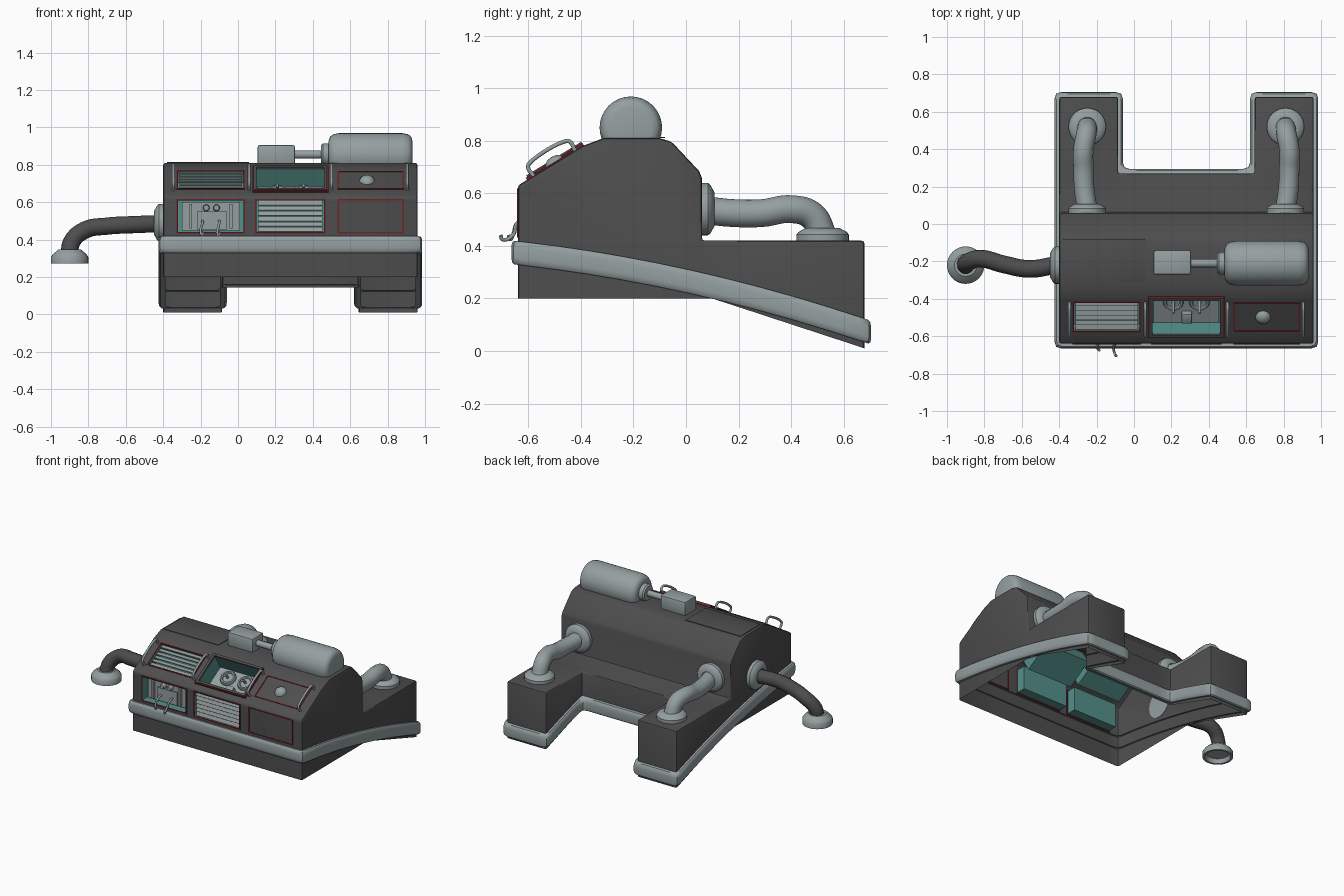
import bpy, bmesh
from math import radians
from mathutils import Matrix, Vector

if "Cube" in bpy.data.objects:
    bpy.data.objects.remove(bpy.data.objects["Cube"])


def material(name, rgb):
    m = bpy.data.materials.new(name)
    m.use_nodes = True
    m.diffuse_color = (*rgb, 1)
    m.node_tree.nodes["Principled BSDF"].inputs["Base Color"].default_value = (*rgb, 1)
    return m


DARK = material("charcoal", (.075, .075, .075))
GREY = material("pale_grey", (.30, .35, .355))
TEAL = material("teal", (.09, .28, .26))
RED = material("dark_red", (.17, .015, .018))


def finish(name, bm, mat, bevel=0, recalc=True):
    if recalc:
        bmesh.ops.recalc_face_normals(bm, faces=bm.faces)
    if bevel:
        sharp = [e for e in bm.edges if len(e.link_faces) == 2 and e.calc_face_angle(0) > .5]
        bmesh.ops.bevel(bm, geom=sharp, offset=bevel, segments=2, profile=.5,
                        affect='EDGES', clamp_overlap=False)
    me = bpy.data.meshes.new(name)
    bm.to_mesh(me)
    bm.free()
    me.materials.append(mat)
    ob = bpy.data.objects.new(name, me)
    bpy.context.collection.objects.link(ob)
    bpy.ops.object.select_all(action='DESELECT')
    ob.select_set(True)
    bpy.context.view_layer.objects.active = ob
    bpy.ops.object.shade_smooth_by_angle(angle=radians(35))
    return ob


def boxes(name, items, mat, frame=Matrix(), bevel=0, tilt=0):
    """Boxes given as (x0, x1, v0, v1, h0, h1) in a panel frame."""
    bm = bmesh.new()
    for x0, x1, v0, v1, h0, h1 in items:
        place = Matrix.Translation(((x0 + x1) / 2, (v0 + v1) / 2, (h0 + h1) / 2))
        size = Matrix.Diagonal((x1 - x0, v1 - v0, h1 - h0, 1))
        bmesh.ops.create_cube(bm, size=1, matrix=frame @ place @ Matrix.Rotation(tilt, 4, 'X') @ size)
    return finish(name, bm, mat, bevel)


def lathe(name, profile, at, axis, mat):
    """Spin (radius, height) points about an axis through a point."""
    bm = bmesh.new()
    vs = [bm.verts.new((r, 0, h)) for r, h in profile]
    es = [bm.edges.new(p) for p in zip(vs, vs[1:])]
    bmesh.ops.spin(bm, geom=vs + es, cent=(0, 0, 0), axis=(0, 0, 1), angle=radians(360), steps=32)
    bmesh.ops.remove_doubles(bm, verts=bm.verts, dist=1e-4)
    turn = Vector(axis).to_track_quat('Z', 'Y').to_matrix().to_4x4()
    bm.transform(Matrix.Translation(at) @ turn)
    return finish(name, bm, mat)


def tube(name, points, radius, mat, frame=Matrix()):
    cu = bpy.data.curves.new(name, 'CURVE')
    cu.dimensions = '3D'
    cu.bevel_depth, cu.bevel_resolution, cu.resolution_u = radius, 5, 8
    cu.use_fill_caps = True
    sp = cu.splines.new('BEZIER')
    sp.bezier_points.add(len(points) - 1)
    for b, p in zip(sp.bezier_points, points):
        b.co = frame @ Vector(p)
        b.handle_left_type = b.handle_right_type = 'AUTO'
    cu.materials.append(mat)
    bpy.context.collection.objects.link(bpy.data.objects.new(name, cu))


def panel_frame(v, n, origin):
    m = Matrix(((1, 0, 0), v, n)).transposed().to_4x4()
    m.translation = origin
    return m


FRONT = panel_frame((0, 0, 1), (0, -1, 0), (0, -.64, 0))
SLOPE = panel_frame((0, .853, .522), (0, -.522, .853), (0, -.64, .63))

# Panel openings: frame, x range, v range
A, B = (-.32, .03), (.10, .46)
OPEN = {"lower_bay": (FRONT, *A, .44, .61), "lower_vent": (FRONT, *B, .44, .61),
        "upper_vent": (SLOPE, *A, .082, .258), "upper_bay": (SLOPE, *B, .064, .276)}

# Hollow body shell: a U-shaped plan, swept from a side profile in columns
LEFT, RIGHT, NOTCH0, NOTCH1, NOTCH_Y, REAR = .96, -.40, -.085, .645, .27, .68
slope = [(-.64 + .853 * v, .63 + .522 * v) for v in (.064, .082, .258, .276)]
profile = [(-.64, .2), (-.64, .44), (-.64, .61), (-.64, .63), *slope, (-.395, .78), (-.315, .81),
           (-.1, .81), (-.055, .797), (.05, .685), (.06, .66), (.06, .42),
           (NOTCH_Y, .42), (REAR, .42), (REAR, .01)]
middle = profile[:-2] + [(NOTCH_Y, .145)]
bm = bmesh.new()


def face(points):
    bm.faces.new([bm.verts.new(p) for p in points])


def is_hole(x, y, z):
    for frame, x0, x1, v0, v1 in OPEN.values():
        p = frame.inverted() @ Vector((x, y, z))
        if abs(p.z) < .005 and x0 < p.x < x1 and v0 < p.y < v1:
            return True
    return False


cuts = [RIGHT, A[0], NOTCH0, A[1], *B, NOTCH1, LEFT]
for x0, x1 in zip(cuts, cuts[1:]):
    column = middle if NOTCH0 <= x0 < NOTCH1 else profile
    for (y0, z0), (y1, z1) in zip(column, column[1:]):
        if not is_hole((x0 + x1) / 2, (y0 + y1) / 2, (z0 + z1) / 2):
            face([(x0, y0, z0), (x1, y0, z0), (x1, y1, z1), (x0, y1, z1)])
for x in (RIGHT, LEFT):
    face([(x, y, z) for y, z in profile + [(.1, .2)]])
for x in (NOTCH0, NOTCH1):
    face([(x, y, z) for y, z in profile[-3:] + [(NOTCH_Y, .145)]])
bmesh.ops.remove_doubles(bm, verts=bm.verts, dist=1e-4)
finish("body_shell", bm, DARK, bevel=.012)


# Bumper band that follows the plan outline and curves down to the rear
def outline(d, radius=.035, steps=10):
    w, e, s, n = RIGHT - d, LEFT + d, -.64 - d, REAR + d
    a, b, c = NOTCH0 + d, NOTCH1 - d, NOTCH_Y + d
    corners = [Vector(p) for p in ((w, s), (e, s), (e, n), (b, n), (b, c), (a, c), (a, n), (w, n))]
    pts = []
    for i, p in enumerate(corners):
        q, o = corners[(i + 1) % len(corners)], corners[i - 1]
        start, end = p + (o - p).normalized() * radius, p + (q - p).normalized() * radius
        stop = q + (p - q).normalized() * radius
        pts += [start, (start + end) / 4 + p / 2]
        pts += [end.lerp(stop, k / steps) for k in range(steps)]
    return pts


bm = bmesh.new()
rings = []
for d, dz in ((-.012, 0), (.015, 0), (.022, .008), (.025, .025), (.025, .065),
              (.022, .082), (.015, .09), (-.012, .09)):
    rings.append([bm.verts.new((p.x, p.y, .222 - .22 * p.y - .085 * p.y ** 2 + dz)) for p in outline(d)])
for r0, r1 in zip(rings, rings[1:]):
    for i in range(len(r0)):
        bm.faces.new((r0[i - 1], r0[i], r1[i], r1[i - 1]))
finish("bumper_band", bm, GREY)

# Teal recesses behind the openings
for name, (frame, x0, x1, v0, v1) in OPEN.items():
    bm = bmesh.new()
    deep = -.115 if name == "upper_bay" else -.07
    top = [Vector(p) for p in ((x0, v0, 0), (x1, v0, 0), (x1, v1, 0), (x0, v1, 0))]
    low = [p + Vector((0, 0, deep)) for p in top]
    for i in range(4):
        face([frame @ p for p in (top[i - 1], top[i], low[i], low[i - 1])])
    face([frame @ p for p in low])
    bmesh.ops.remove_doubles(bm, verts=bm.verts, dist=1e-4)
    finish(name + "_recess", bm, TEAL)


def border(name, frame, x0, x1, v0, v1, w, h, mat):
    boxes(name, [(x0 - w, x1 + w, v0 - w, v0, -.004, h), (x0 - w, x1 + w, v1, v1 + w, -.004, h),
                 (x0 - w, x0, v0, v1, -.004, h), (x1, x1 + w, v0, v1, -.004, h)], mat, frame)


# Red panel outlines and the raised rim of the upper bay
for name in ("lower_bay", "lower_vent", "upper_vent"):
    border(name + "_outline", *OPEN[name], .008, .004, RED)
border("upper_bay_rim", *OPEN["upper_bay"], .016, .016, DARK)
border("upper_bay_outline", SLOPE, B[0] - .016, B[1] + .016, .048, .287, .007, .01, RED)
border("lower_blank_outline", FRONT, .54, .88, .44, .61, .007, .004, RED)
border("upper_blank_outline", SLOPE, .54, .88, .082, .25, .007, .004, RED)

# Louvre slats
for name, count in (("lower_vent", 6), ("upper_vent", 6)):
    frame, x0, x1, v0, v1 = OPEN[name]
    pitch = (v1 - v0) / count
    rows = [v0 + pitch * k for k in range(count)]
    boxes(name + "_slats", [(x0 + .008, x1 - .008, v + .002, v + pitch - .002, -.016, -.008) for v in rows],
          GREY, frame, tilt=-.35)

# Lower bay controls
boxes("lower_bay_plate", [(-.30, .01, .45, .60, -.06, -.04), (-.22, -.06, .455, .55, -.05, -.03),
                          (-.26, -.245, .46, .59, -.05, -.02), (-.045, -.03, .46, .59, -.05, -.02)],
      GREY, FRONT)
for x, reach in ((-.19, .03), (-.10, .06)):
    tube("lower_bay_hook", [(x, .50, -.04), (x, .49, .0), (x - .01, .44, .02), (x, .425, reach),
                            (x + .005, .44, reach + .005)], .007, GREY, FRONT)
for x in (-.17, -.115):
    lathe("lower_bay_knob", [(0, .03), (.014, .03), (.018, .02), (.018, 0)],
          FRONT @ Vector((x, .57, -.04)), (0, -1, 0), GREY)

# Upper bay gauges and levers
normal = SLOPE.to_3x3() @ Vector((0, 0, 1))
boxes("upper_bay_floor", [(.105, .455, .068, .272, -.114, -.106)], GREY, SLOPE)
boxes("upper_bay_switch", [(.255, .31, .08, .14, -.11, -.07)], GREY, SLOPE, .005)
for x in (.21, .35):
    lathe("upper_bay_gauge", [(0, .012), (.035, .012), (.04, .022), (.05, .022), (.055, .012), (.055, 0)],
          SLOPE @ Vector((x, .205, -.106)), normal, GREY)
    tube("upper_bay_lever", [(x, .205, -.10), (x, .20, -.06), (x, .17, -.035)], .008, GREY, SLOPE)

# Domed button on the blank upper panel
lathe("dome_button", [(0, .026), (.02, .023), (.034, .012), (.04, 0)], SLOPE @ Vector((.69, .165, 0)), normal, GREY)

# Grab handles beside the upper panels
for x in (-.345, .06, .50, .905):
    tube("grab_handle", [(x, .07, 0), (x, .07, .04), (x, .085, .05), (x, .24, .05), (x, .255, .04), (x, .255, 0)],
         .008, GREY, SLOPE)

# Roof hatch, pump box, rod and tank
boxes("roof_hatch", [(-.38, .06, -.31, -.08, .81, .815)], DARK, bevel=.002)
boxes("pump_box", [(.105, .305, -.27, -.14, .80, .905)], GREY, bevel=.01)
pump = (0, -.21, .855)
lathe("pump_rod", [(.022, .29), (.022, .46)], pump, (1, 0, 0), GREY)
lathe("tank_collar", [(.022, .445), (.05, .445), (.06, .455), (.06, .50)], pump, (1, 0, 0), GREY)
lathe("tank", [(0, .485), (.08, .485), (.10, .492), (.113, .51), (.119, .54), (.119, .88),
               (.113, .91), (.10, .926), (.08, .932), (0, .932)], (0, -.21, .85), (1, 0, 0), GREY)

# Hoses and flanges
flange = [(0, 0), (.10, 0), (.10, .025), (.092, .035), (.065, .05), (.05, .05)]
for side in (-1, 1):
    def px(offset):
        return .28 + side * (.53 + offset)
    lathe("wall_flange", flange, (px(0), .058, .54), (0, 1, 0), GREY)
    lathe("deck_flange", flange, (px(0), .52, .418), (0, 0, 1), GREY)
    tube("arm_hose", [(px(0), .08, .535), (px(.015), .18, .525), (px(.02), .29, .525), (px(.02), .40, .54),
                      (px(.005), .48, .515), (px(0), .52, .44)], .054, GREY)
lathe("side_flange", flange, (-.398, -.22, .49), (-1, 0, 0), GREY)
tube("side_hose", [(-.42, -.22, .485), (-.56, -.24, .48), (-.70, -.215, .472), (-.82, -.185, .45),
                   (-.89, -.205, .385), (-.90, -.22, .31)], .047, DARK)
lathe("nozzle_cup", [(0, .03), (.075, .03), (.085, 0), (.10, 0), (.10, .035), (.09, .05), (.06, .075), (.045, .075)],
      (-.90, -.22, .272), (0, 0, 1), GREY)
